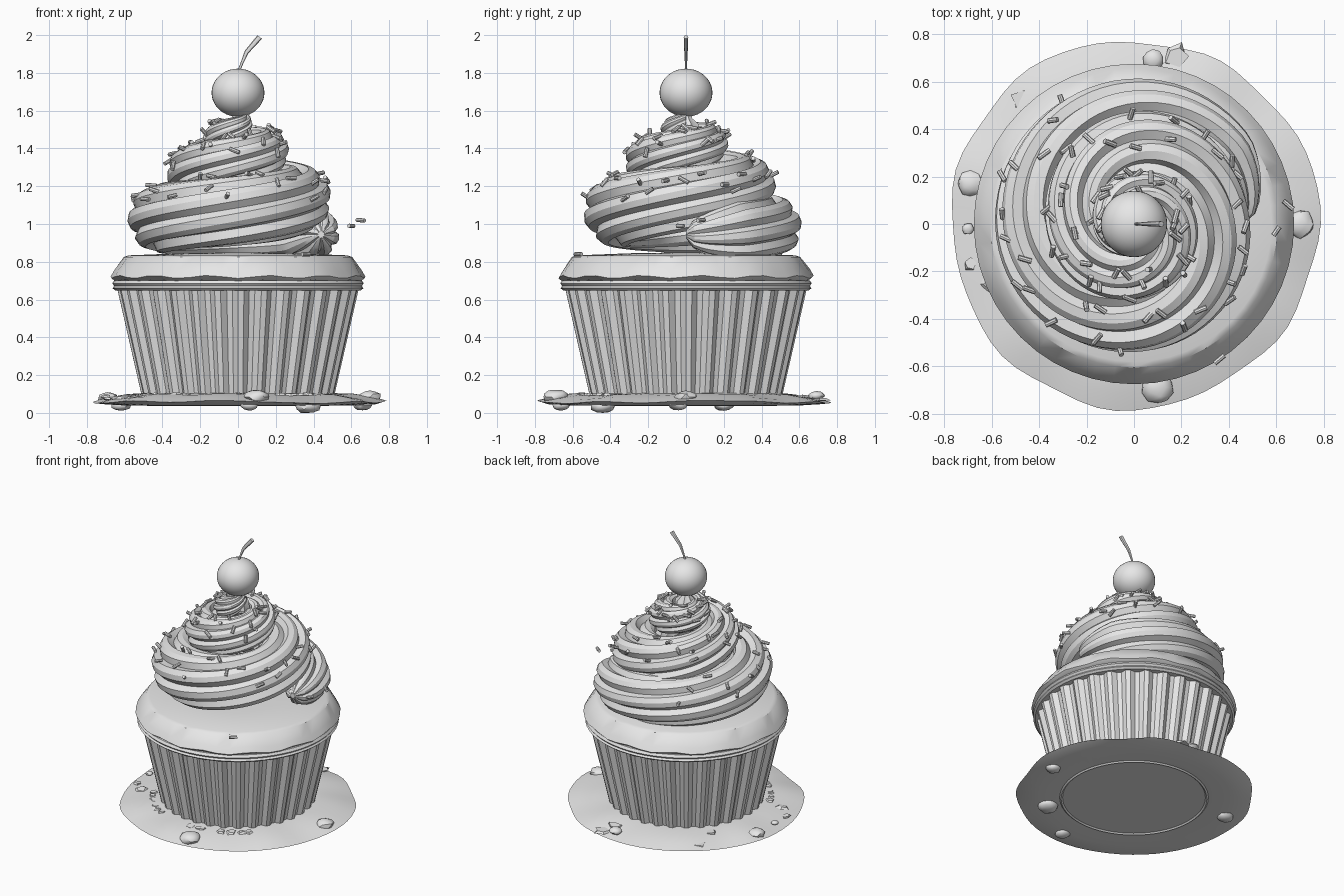
import bpy, bmesh, math, random
from mathutils import Vector, Matrix

random.seed(7)
cube = bpy.data.objects.get("Cube")
if cube:
    bpy.data.objects.remove(cube)

grey = bpy.data.materials.new("light_grey")
grey.use_nodes = True
grey.diffuse_color = (0.8, 0.8, 0.8, 1)
bsdf = next(n for n in grey.node_tree.nodes if n.type == 'BSDF_PRINCIPLED')
bsdf.inputs["Base Color"].default_value = (0.8, 0.8, 0.8, 1)


def finish(name, bm, smooth=None):
    """Turn a bmesh into a named object, optionally smoothed below an angle."""
    bmesh.ops.remove_doubles(bm, verts=bm.verts, dist=0.0003)
    bmesh.ops.recalc_face_normals(bm, faces=bm.faces)
    mesh = bpy.data.meshes.new(name)
    bm.to_mesh(mesh)
    bm.free()
    mesh.materials.append(grey)
    obj = bpy.data.objects.new(name, mesh)
    bpy.context.collection.objects.link(obj)
    if smooth:
        bpy.ops.object.select_all(action='DESELECT')
        obj.select_set(True)
        bpy.context.view_layer.objects.active = obj
        bpy.ops.object.shade_smooth_by_angle(angle=math.radians(smooth))
    return obj


def skin(bm, rings, close=False):
    """Join rings of points with quads."""
    rows = [[bm.verts.new(p) for p in ring] for ring in rings]
    pairs = list(zip(rows, rows[1:])) + ([(rows[-1], rows[0])] if close else [])
    for a, b in pairs:
        for i in range(len(a)):
            j = (i + 1) % len(a)
            bm.faces.new((a[i], a[j], b[j], b[i]))
    return rows


def lathe(name, profile, segs, smooth=None, close=False, shape=lambda k, r, z: (r, z)):
    """Spin a profile of (radius, height) around z; shape can vary it by segment."""
    rings = []
    for r, z in profile:
        ring = []
        for k in range(segs):
            a = math.tau * k / segs
            rr, zz = shape(k, r, z)
            ring.append((rr * math.cos(a), rr * math.sin(a), zz))
        rings.append(ring)
    bm = bmesh.new()
    skin(bm, rings, close)
    return finish(name, bm, smooth)


# Uneven plate-like puddle under the cake
def wobble(k, r, z):
    a = math.tau * k / 64
    f = 0.012 * math.sin(3 * a + 1) + 0.01 * math.sin(7 * a) + 0.006 * math.sin(11 * a + 2)
    return (r * (1 + f), z + 0.4 * f * (z > 0.05)) if r > 0.5 else (r, z)


lathe("puddle", [(0, 0.045), (0.47, 0.045), (0.48, 0.036), (0.49, 0.045), (0.62, 0.04),
                 (0.72, 0.046), (0.775, 0.058), (0.7, 0.078), (0.6, 0.095), (0.48, 0.105),
                 (0, 0.105)], 64, 40, shape=wobble)

# Pleated paper wrapper
lathe("wrapper", [(0, 0.07), (0.505, 0.07), (0.64, 0.66), (0.58, 0.66)], 128,
      shape=lambda k, r, z: (r if k % 4 < 2 else r * 0.955, z))

# Double lip at the top of the wrapper
lathe("wrapper_rim", [(0.6, 0.65), (0.65, 0.648), (0.664, 0.66), (0.655, 0.672),
                      (0.666, 0.685), (0.655, 0.702), (0.6, 0.7)], 64, 40, close=True)

# Cake top with a slightly wavy lower edge
lathe("cake_top", [(0.6, 0.69), (0.65, 0.7), (0.675, 0.72), (0.655, 0.755), (0.605, 0.825),
                   (0.58, 0.834), (0.3, 0.845), (0, 0.85)], 48, 35,
      shape=lambda k, r, z: (r, z + 0.008 * math.sin(k * 1.7) * (0.64 < r < 0.68)))

# Piped icing: quarter-turn keys of (path radius, height, rope radius)
KEYS = [(0.44, 0.945, 0.165), (0.445, 0.985, 0.165), (0.40, 1.03, 0.18), (0.355, 1.07, 0.185),
        (0.315, 1.135, 0.175), (0.305, 1.20, 0.165), (0.225, 1.28, 0.145), (0.19, 1.335, 0.13),
        (0.15, 1.39, 0.115), (0.12, 1.43, 0.10), (0.09, 1.46, 0.085), (0.06, 1.50, 0.07),
        (0.02, 1.54, 0.05)]


def path(turn):
    """Smoothly interpolated keys at a number of quarter turns."""
    i = min(int(turn), len(KEYS) - 2)
    t = turn - i
    p = [Vector(KEYS[max(0, min(len(KEYS) - 1, i + d))]) for d in (-1, 0, 1, 2)]
    return 0.5 * (2 * p[1] + (p[2] - p[0]) * t + (2 * p[0] - 5 * p[1] + 4 * p[2] - p[3]) * t * t
                  + (3 * p[1] - p[0] - 3 * p[2] + p[3]) * t ** 3)


def on_rope(turn, phi, scale=1.0):
    """Point around the rope: phi 0 is outward, a quarter turn is up."""
    r, z, rope = path(turn)
    a = turn * math.pi / 2
    d = r + rope * scale * math.cos(phi)
    return Vector((d * math.cos(a), d * math.sin(a), z + rope * scale * math.sin(phi)))


RIDGES, STEPS = 8, 220
STAR = [(0.0, 0.80), (0.25, 0.98), (0.5, 1.03), (0.78, 1.0)]
rings = []
for s in range(STEPS + 1):
    turn = (len(KEYS) - 1) * s / STEPS
    grow = min(1.0, 0.12 + 0.88 * math.sqrt(min(1, turn / 0.4)))
    twist = turn * math.radians(32)
    rings.append([on_rope(turn, math.tau * (n + f) / RIDGES + twist, q * grow)
                  for n in range(RIDGES) for f, q in STAR])
bm = bmesh.new()
rows = skin(bm, rings)
bm.faces.new(rows[0])
bm.faces.new(rows[-1])
finish("icing_swirl", bm, 28)

# Small icing peak carrying the cherry
lathe("icing_peak", [(0, 1.44), (0.08, 1.47), (0.07, 1.53), (0.035, 1.56), (0.03, 1.6), (0, 1.6)],
      16, 40, shape=lambda k, r, z: (r * (1 if k % 2 else 0.85), z))

# Cherry
bm = bmesh.new()
bmesh.ops.create_uvsphere(bm, u_segments=32, v_segments=20, radius=0.14,
                          matrix=Matrix.Translation((0, 0, 1.695)) @ Matrix.Diagonal((1, 1, 0.91, 1)))
finish("cherry", bm, 60)

# Bent stem that thickens toward its tip
bm = bmesh.new()
stem = []
for x, z, r in [(0.0, 1.8, 0.006), (0.02, 1.85, 0.006), (0.045, 1.91, 0.009), (0.115, 1.99, 0.012)]:
    stem.append([(x + r * math.cos(k * math.tau / 8), r * math.sin(k * math.tau / 8),
                  z - 0.8 * r * math.cos(k * math.tau / 8)) for k in range(8)])
rows = skin(bm, stem)
bm.faces.new(rows[0])
bm.faces.new(rows[-1])
finish("cherry_stem", bm, 40)


# Sprinkles scattered over the icing
def sprinkle(bm, place):
    axis = Vector([random.uniform(-1, 1), random.uniform(-1, 1), random.uniform(-0.6, 0.6)])
    spin = axis.to_track_quat('Z', 'Y').to_matrix().to_4x4()
    bmesh.ops.create_cone(bm, cap_ends=True, segments=8, radius1=0.011, radius2=0.011,
                          depth=random.uniform(0.045, 0.06),
                          matrix=Matrix.Translation(place) @ spin)


bm = bmesh.new()
for n in range(78):
    turn = 1.3 + 9.0 * (n + random.random()) / 78
    sprinkle(bm, on_rope(turn, math.radians(random.uniform(5, 85)), 1.05))
for place in [(0.65, 0.08, 1.02), (0.6, -0.03, 0.99), (0.36, -0.57, 0.84)]:
    sprinkle(bm, Vector(place))
finish("sprinkles", bm, 40)

# Rounded crumbs on and under the puddle
bm = bmesh.new()
for x, y, z, r in [(0.1, -0.69, 0.085, 0.07), (-0.69, 0.17, 0.08, 0.055), (0.7, 0.0, 0.085, 0.06),
                   (0.08, 0.69, 0.09, 0.045), (0.37, -0.44, 0.035, 0.07), (-0.62, 0.2, 0.04, 0.055),
                   (-0.7, -0.02, 0.085, 0.025), (0.66, -0.04, 0.04, 0.05), (0.06, -0.66, 0.04, 0.05)]:
    new = bmesh.ops.create_icosphere(bm, subdivisions=2, radius=r)["verts"]
    for v in new:
        v.co *= random.uniform(0.9, 1.06)
        v.co = Vector((x, y, max(0, z + v.co.z * 0.55))) + Vector((v.co.x, v.co.y, 0))
    if z == 0.035:
        min(new, key=lambda v: v.co.z).co.z = 0
finish("crumbs", bm, 40)

# Thin jagged flakes lying around the foot of the wrapper
bm = bmesh.new()
spots = [(-0.47, 0.52, 0.07), (0.18, 0.71, 0.06), (-0.69, -0.17, 0.035), (0.14, 0.62, 0.05),
         (-0.6, -0.25, 0.045), (-0.45, 0.36, 0.05)]
for n in range(16):
    a = random.uniform(math.pi * 1.15, math.pi * 1.75)
    spots.append((0.56 * math.cos(a), 0.56 * math.sin(a), random.uniform(0.025, 0.045)))
for x, y, size in spots:
    z = 0.108 - 0.16 * max(0, math.hypot(x, y) - 0.5)
    tilt = (Matrix.Rotation(random.uniform(0, 6), 4, 'Z')
            @ Matrix.Rotation(random.uniform(-0.25, 0.25), 4, 'X'))
    new = bmesh.ops.create_cone(bm, cap_ends=True, segments=5, radius1=size, radius2=size * 0.8,
                                depth=0.012)["verts"]
    for v in new:
        v.co.xy *= random.uniform(0.6, 1.15)
        v.co = Vector((x, y, z)) + tilt @ v.co
finish("flakes", bm)
